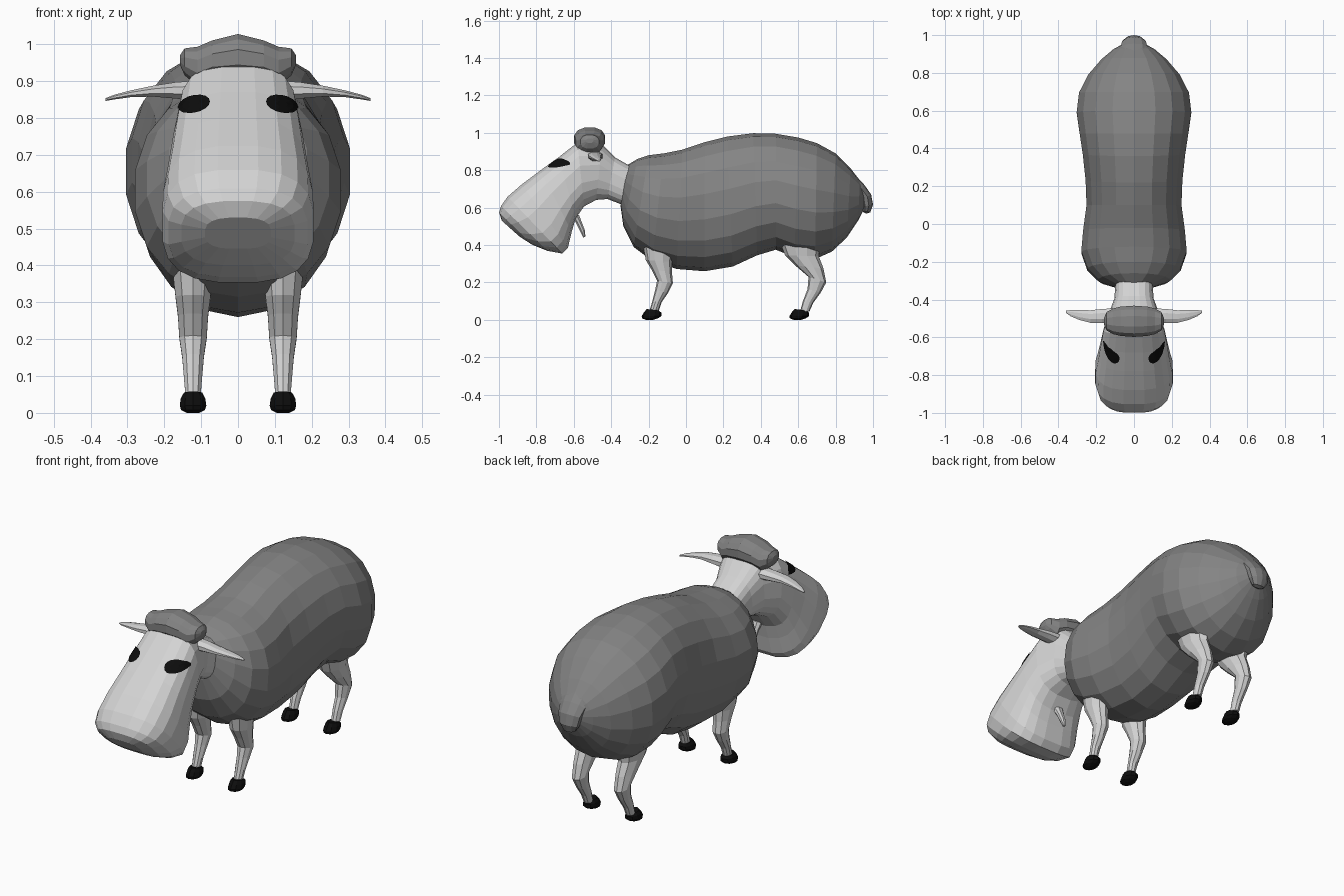
import bpy, bmesh, math
from mathutils import Vector
from mathutils.bvhtree import BVHTree


def material(name, rgb):
    m = bpy.data.materials.new(name)
    m.diffuse_color = (*rgb, 1)
    return m


WOOL = material("grey wool", (0.23, 0.23, 0.23))
SKIN = material("pale skin", (0.65, 0.65, 0.65))
BLACK = material("black", (0.004, 0.004, 0.004))


def finish(name, bm, mat):
    bmesh.ops.recalc_face_normals(bm, faces=bm.faces)
    me = bpy.data.meshes.new(name)
    bm.to_mesh(me)
    bm.free()
    me.materials.append(mat)
    ob = bpy.data.objects.new(name, me)
    bpy.context.collection.objects.link(ob)
    return ob


def loft(name, rings, mat, n=16, power=2.0):
    """Skin over superellipse rings, each given as (centre, half axis u, half axis v)."""
    bm = bmesh.new()
    loops = []
    for c, u, v in rings:
        loop = []
        for i in range(n):
            a = 2 * math.pi * (i + 0.5) / n
            ca, sa = math.cos(a), math.sin(a)
            p = Vector(c) + Vector(u) * math.copysign(abs(ca) ** (2 / power), ca) \
                + Vector(v) * math.copysign(abs(sa) ** (2 / power), sa)
            loop.append(bm.verts.new(p))
        loops.append(loop)
    for a, b in zip(loops, loops[1:]):
        for i in range(n):
            j = (i + 1) % n
            bm.faces.new((a[i], a[j], b[j], b[i]))
    bm.faces.new(loops[0])
    bm.faces.new(loops[-1])
    return finish(name, bm, mat)


def side_loft(name, rings, mat, x=0, n=16, power=2.0):
    """Rings given by two opposite side-profile points and a half width."""
    out = []
    for y1, z1, y2, z2, w in rings:
        c = (x, (y1 + y2) / 2, (z1 + z2) / 2)
        out.append((c, (w, 0, 0), (0, (y1 - y2) / 2, (z1 - z2) / 2)))
    return loft(name, out, mat, n, power)


# Woolly body, chest to rump
side_loft("body", [
    (-0.31, 0.83, -0.35, 0.61, 0.10), (-0.26, 0.86, -0.335, 0.50, 0.19),
    (-0.20, 0.88, -0.28, 0.39, 0.25), (-0.12, 0.89, -0.18, 0.315, 0.283),
    (-0.02, 0.91, -0.05, 0.272, 0.273), (0.10, 0.95, 0.10, 0.26, 0.255),
    (0.22, 0.98, 0.25, 0.285, 0.26), (0.36, 0.998, 0.38, 0.345, 0.275),
    (0.48, 0.995, 0.48, 0.375, 0.292), (0.60, 0.975, 0.58, 0.335, 0.308),
    (0.70, 0.945, 0.69, 0.325, 0.295), (0.80, 0.89, 0.78, 0.365, 0.245),
    (0.88, 0.81, 0.86, 0.44, 0.175), (0.93, 0.745, 0.92, 0.53, 0.11),
    (0.955, 0.70, 0.95, 0.59, 0.06)], WOOL, n=18, power=2.15)

# Short tail hanging over the rump
side_loft("tail", [
    (0.90, 0.78, 0.87, 0.69, 0.085), (0.955, 0.72, 0.91, 0.66, 0.075),
    (0.99, 0.67, 0.93, 0.64, 0.065), (1.0, 0.615, 0.935, 0.605, 0.055),
    (0.985, 0.575, 0.94, 0.585, 0.035), (0.965, 0.568, 0.95, 0.575, 0.012)], WOOL, n=10)

# Neck and long boxy head
head = side_loft("head", [
    (-0.25, 0.81, -0.30, 0.60, 0.10), (-0.31, 0.83, -0.355, 0.62, 0.10),
    (-0.38, 0.87, -0.42, 0.645, 0.105), (-0.45, 0.94, -0.48, 0.64, 0.13),
    (-0.58, 0.95, -0.545, 0.605, 0.163), (-0.68, 0.872, -0.59, 0.54, 0.178),
    (-0.78, 0.80, -0.61, 0.47, 0.19), (-0.88, 0.725, -0.63, 0.385, 0.205),
    (-0.955, 0.66, -0.66, 0.353, 0.207), (-0.99, 0.61, -0.74, 0.368, 0.19),
    (-1.0, 0.575, -0.82, 0.40, 0.155), (-0.985, 0.53, -0.89, 0.445, 0.09)],
    SKIN, n=20, power=2.8)

# Small flap under the jaw
side_loft("chin_flap", [
    (-0.62, 0.56, -0.57, 0.56, 0.03), (-0.59, 0.52, -0.555, 0.52, 0.022),
    (-0.565, 0.47, -0.54, 0.48, 0.016), (-0.55, 0.44, -0.537, 0.445, 0.008)], SKIN, n=8)

# Wool cap: lobed at the sides, domed in the middle
cap = [(0.158, 0.945, 0.97, 0.02), (0.145, 0.915, 0.99, 0.05),
       (0.11, 0.885, 0.995, 0.07), (0.07, 0.90, 1.012, 0.08)]
stations = [(-x, l, t, d) for x, l, t, d in cap] + [(0, 0.90, 1.03, 0.085)] + cap[::-1]
loft("wool_cap", [((x, -0.515, (l + t) / 2), (0, d, 0), (0, 0, (t - l) / 2))
                  for x, l, t, d in stations], WOOL, n=12, power=2.4)

# Painted eyes, wrapped onto the head as thin plates
tree = BVHTree.FromPolygons([v.co for v in head.data.vertices],
                            [p.vertices[:] for p in head.data.polygons])


def eye(name, s):
    bm = bmesh.new()

    def point(r, a):
        dx, dz = 0.042 * r * math.cos(a), 0.024 * r * math.sin(a)
        x, z = s * (0.117 + dx), 0.835 + dz - 0.15 * dx
        hit = tree.ray_cast(Vector((x, -2, z)), Vector((0, 1, 0)))
        if hit[0] is None:
            hit = tree.find_nearest(Vector((x, -0.67, z)))
        return bm.verts.new(hit[0] + hit[1] * 0.005)

    n = 16
    mid = point(0, 0)
    rings = [[point(r, 2 * math.pi * i / n) for i in range(n)] for r in (0.35, 0.7, 1)]
    for i in range(n):
        j = (i + 1) % n
        bm.faces.new((mid, rings[0][i], rings[0][j]))
        for a, b in zip(rings, rings[1:]):
            bm.faces.new((a[i], b[i], b[j], a[j]))
    ob = finish(name, bm, BLACK)
    if sum(p.normal.y for p in ob.data.polygons) > 0:
        ob.data.flip_normals()


FRONT_LEG = [(-0.23, 0.40, -0.06, 0.40, 0.06), (-0.215, 0.32, -0.075, 0.31, 0.05),
             (-0.185, 0.27, -0.075, 0.255, 0.043), (-0.155, 0.21, -0.07, 0.195, 0.039),
             (-0.165, 0.16, -0.095, 0.145, 0.031), (-0.18, 0.10, -0.13, 0.095, 0.026),
             (-0.195, 0.05, -0.145, 0.05, 0.022)]
HIND_LEG = [(0.50, 0.42, 0.72, 0.42, 0.065), (0.53, 0.345, 0.71, 0.34, 0.052),
            (0.585, 0.29, 0.735, 0.275, 0.045), (0.655, 0.23, 0.75, 0.20, 0.038),
            (0.65, 0.165, 0.72, 0.145, 0.03), (0.625, 0.10, 0.68, 0.09, 0.025),
            (0.61, 0.045, 0.66, 0.045, 0.022)]
HOOF = [(0.015, 0.058, 0.08, 0.05, 0.026), (0.0, 0.04, 0.093, 0.038, 0.035),
        (-0.012, 0.02, 0.093, 0.02, 0.038), (-0.01, 0.008, 0.075, 0.008, 0.034),
        (0.01, 0.0, 0.05, 0.0, 0.018)]

for side, s in (("left", 1), ("right", -1)):
    eye("eye_" + side, s)
    # Thin drooping ears
    loft("ear_" + side, [((s * x, y, z), (0, d, 0), (0, 0, h)) for x, y, z, d, h in (
        (0.10, -0.485, 0.875, 0.042, 0.03), (0.17, -0.487, 0.875, 0.04, 0.024),
        (0.23, -0.49, 0.873, 0.036, 0.016), (0.29, -0.482, 0.866, 0.028, 0.01),
        (0.335, -0.472, 0.857, 0.018, 0.007), (0.36, -0.465, 0.85, 0.006, 0.004))],
        SKIN, n=8)
    # Legs and hooves
    for part, leg, hy in (("front", FRONT_LEG, -0.225), ("hind", HIND_LEG, 0.565)):
        side_loft(f"{part}_leg_{side}", leg, SKIN, x=s * 0.122, n=10)
        side_loft(f"{part}_hoof_{side}",
                  [(a + hy, b, c + hy, d, w) for a, b, c, d, w in HOOF],
                  BLACK, x=s * 0.122, n=10)
